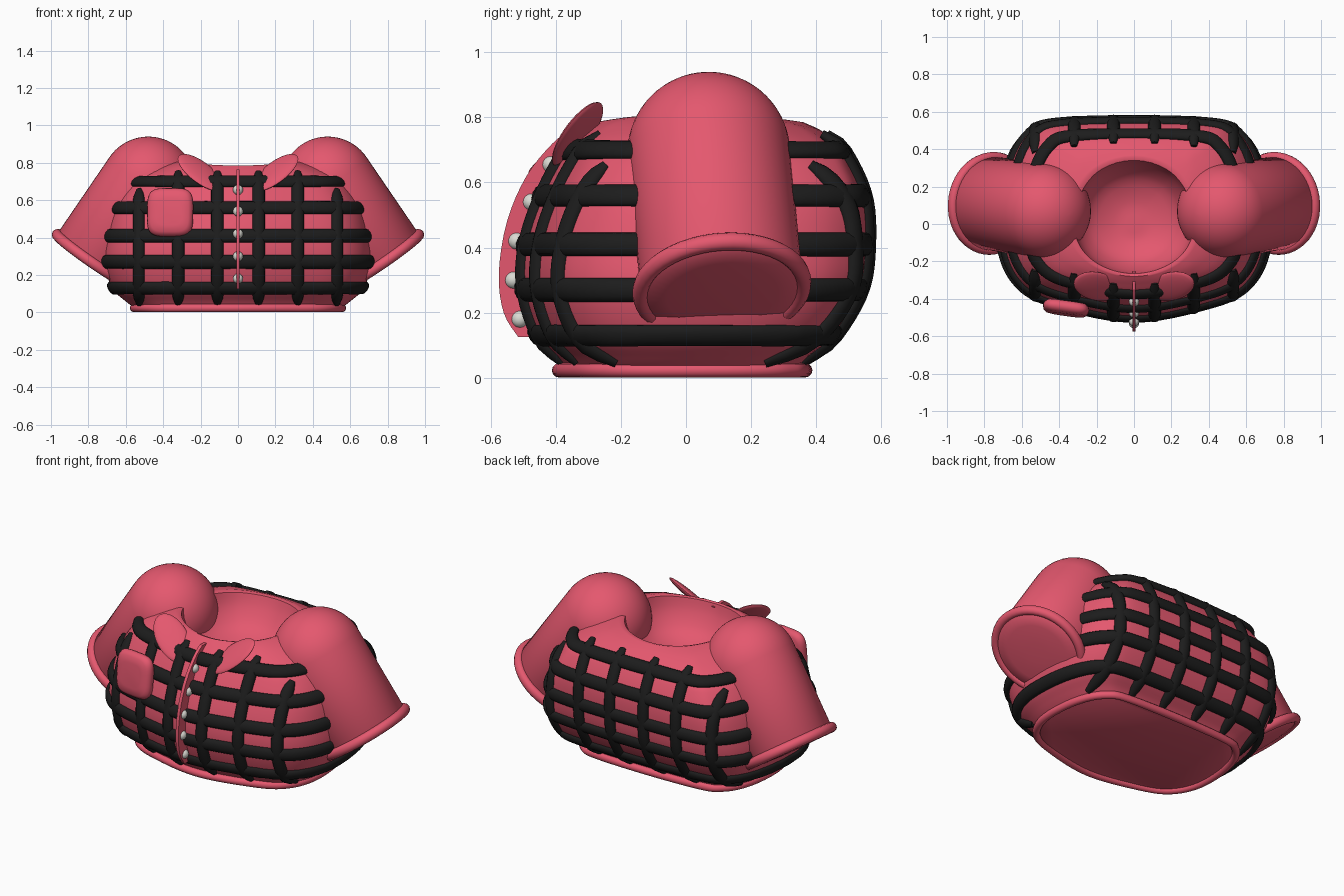
import bpy, bmesh, math
from mathutils import Vector, Matrix
from mathutils.bvhtree import BVHTree

if "Cube" in bpy.data.objects:
    bpy.data.objects.remove(bpy.data.objects["Cube"])


def material(name, rgb):
    m = bpy.data.materials.new(name)
    m.diffuse_color = (*rgb, 1)
    m.use_nodes = True
    m.node_tree.nodes["Principled BSDF"].inputs["Base Color"].default_value = m.diffuse_color
    return m


RED = material("rose red", (0.78, 0.097, 0.157))
BLACK = material("black", (0.012, 0.012, 0.012))
WHITE = material("button white", (0.70, 0.70, 0.65))


def finish(bm, name, mat, angle=50):
    bmesh.ops.recalc_face_normals(bm, faces=bm.faces)
    me = bpy.data.meshes.new(name)
    bm.to_mesh(me)
    bm.free()
    me.materials.append(mat)
    ob = bpy.data.objects.new(name, me)
    bpy.context.collection.objects.link(ob)
    bpy.context.view_layer.objects.active = ob
    ob.select_set(True)
    bpy.ops.object.shade_smooth_by_angle(angle=math.radians(angle))
    ob.select_set(False)
    return ob


def spline(pts, steps, closed=False):
    """Catmull-Rom through points of any dimension."""
    n, out = len(pts), []
    for i in range(n if closed else n - 1):
        ids = [i - 1, i, i + 1, i + 2]
        ids = [k % n if closed else min(max(k, 0), n - 1) for k in ids]
        a, b, c, d = (pts[k] for k in ids)
        for s in range(steps):
            t = s / steps
            out.append([0.5 * (2*q + (r - p)*t + (2*p - 5*q + 4*r - w)*t*t
                               + (3*q - p - 3*r + w)*t**3)
                        for p, q, r, w in zip(a, b, c, d)])
    if not closed:
        out.append(list(pts[-1]))
    return out


def loft(rings, caps=True, closed=False):
    bm = bmesh.new()
    rows = [[bm.verts.new(p) for p in r] for r in rings]
    n = len(rows[0])
    for a, b in zip(rows, rows[1:] + (rows[:1] if closed else [])):
        for i in range(n):
            j = (i + 1) % n
            bm.faces.new((a[i], a[j], b[j], b[i]))
    if caps and not closed:
        bm.faces.new(rows[0])
        bm.faces.new(rows[-1])
    return bm


def sweep(name, pts, normal_at, wide, thick, mat, closed=False):
    """Oval strap along a path; normal_at gives its outward direction."""
    pts = [Vector(p) for p in pts]
    n, rings = len(pts), []
    for i, p in enumerate(pts):
        nxt = pts[(i + 1) % n] if closed else pts[min(i + 1, n - 1)]
        prv = pts[i - 1] if closed else pts[max(i - 1, 0)]
        nor = normal_at(p)
        side = (nxt - prv).cross(nor).normalized()
        k = 1 if closed else (.5, .85, 1)[min(i, n - 1 - i, 2)]
        rings.append([p + side * wide * k * math.cos(a) + nor * thick * k * math.sin(a)
                      for a in (2 * math.pi * j / 12 for j in range(12))])
    return finish(loft(rings, closed=closed), name, mat)


# Plan outline of the torso (unit size) and its profile: z, half width, front, back
half = [(0, -1), (.5, -.88), (.84, -.68), (1, -.25), (.98, .42), (.83, .86), (.53, 1)]
plan = spline(half + [(-u, v) for u, v in reversed(half[1:])], 8, True)
profile = spline([(.02, .54, .37, .34), (.06, .595, .40, .37), (.13, .665, .46, .45),
                  (.27, .71, .505, .53), (.41, .695, .50, .55), (.56, .655, .45, .54),
                  (.70, .56, .375, .475), (.755, .46, .32, .42), (.785, .34, .28, .36)], 5)


def section(z):
    for a, b in zip(profile, profile[1:]):
        if z <= b[0]:
            t = (z - a[0]) / (b[0] - a[0])
            return [p + (q - p) * t for p, q in zip(a, b)][1:]
    return profile[-1][1:]


def ring(z, w, f, b, soft=0.0):
    out = []
    for u, v in plan:
        k = 1 - soft + soft / math.hypot(u, v)      # soft = 1 gives an ellipse
        out.append((u * k * w, v * k * (f if v < 0 else b), z))
    return out


# Torso shell with slightly raised shoulders and a sunken neck
rings = [ring(*p, .9 * max(0, min(1, (p[0] - .68) / .1))) for p in profile]
rings += [ring(*p, .9) for p in spline([(.78, .32, .265, .34), (.71, .30, .245, .31),
                                        (.62, .23, .19, .24), (.57, .11, .10, .12),
                                        (.565, .03, .03, .03)], 3)]
rings = [[(x, y, z + (.02 * min(1, (x / .3) ** 2) * min(1, (z - .70) / .08)
                      if z > .70 else 0)) for x, y, z in r] for r in rings]
bm = loft(rings)
bmesh.ops.recalc_face_normals(bm, faces=bm.faces)
tree = BVHTree.FromBMesh(bm)
finish(bm, "torso", RED)


def skin(p):
    nor = tree.find_nearest(p)[1]
    return nor if nor.dot(Vector((p.x, p.y, p.z - .4))) > 0 else -nor


def flat(p):
    return Vector((p.x, p.y, 0)).normalized()


sweep("hem", ring(.023, .55, .39, .36), flat, .022, .022, RED, True)

# Horizontal plaid bands
for i, z in enumerate((.13, .27, .41, .56, .70)):
    sweep(f"plaid_band_{i}", ring(z, *section(z)), skin, .037, .023, BLACK, True)

# Vertical plaid bands, front and back
for side, word in ((-1, "front"), (1, "back")):
    for x in (-.53, -.32, -.11, .11, .32, .53):
        top = .655 if abs(x) > .5 else .75
        pts = []
        for k in range(25):
            z = .045 + (top - .045) * k / 24
            w, f, b = section(z)
            best = None
            for (u0, v0), (u1, v1) in zip(plan, plan[1:] + plan[:1]):
                if (v0 + v1) * side > 0 and (u0 * w - x) * (u1 * w - x) <= 0 and u0 != u1:
                    t = (x / w - u0) / (u1 - u0)
                    y = (v0 + (v1 - v0) * t) * (f if side < 0 else b)
                    if best is None or abs(y) > abs(best):
                        best = y
            if best is not None:
                pts.append((x, best, z))
        sweep(f"plaid_{word}_upright_{x:+.2f}", pts, skin, .034, .025, BLACK)

# Sleeves: domed cylinders with rolled cuffs
for s, word in ((1, "right"), (-1, "left")):
    start = Vector((s * .48, .07, .69))
    end = Vector((s * .762, .11, .277))
    axis = (end - start).normalized()
    ax = axis.cross(Vector((0, 1, 0))).normalized()
    ay = axis.cross(ax)

    def circle(c, r, n=48):
        return [c + r * (math.cos(2 * math.pi * i / n) * ax
                         + math.sin(2 * math.pi * i / n) * ay) for i in range(n)]

    dome = [circle(start - axis * .25 * math.cos(a), .25 * math.sin(a))
            for a in (math.pi / 2 * (k + .3) / 14 for k in range(14))]
    tip = [circle(end + axis * h, r) for h, r in ((.018, .235), (.028, .17), (.032, .06))]
    finish(loft(dome + [circle(start, .25), circle(end, .25)] + tip), f"sleeve_{word}", RED)
    sweep(f"cuff_{word}", circle(end, .25), lambda p: (p - end).normalized(),
          .028, .026, RED, True)

    # Collar flap: a thin leaning ellipse
    d1, d2 = Vector((s * .12, .03, .085)), Vector((s * -.025, .072, .05))
    d3 = d1.cross(d2).normalized() * .02
    bm = bmesh.new()
    bmesh.ops.create_uvsphere(bm, u_segments=32, v_segments=12, radius=1)
    m = Matrix((d1, d2, d3)).transposed().to_4x4()
    m.translation = (s * .20, -.333, .748)
    bmesh.ops.transform(bm, matrix=m, verts=bm.verts)
    finish(bm, f"collar_flap_{word}", RED)

# Chest pocket: a puffy rounded square
outline = [(math.copysign(abs(math.cos(a)) ** .5, math.cos(a)),
            math.copysign(abs(math.sin(a)) ** .5, math.sin(a)))
           for a in (2 * math.pi * (i + .5) / 40 for i in range(40))]
layers = [(.55, -.036), (.82, -.031), (.95, -.018), (1, 0), (.95, .018), (.82, .031)]
bm = loft([[(u * .125 * k, y, v * .13 * k) for u, v in outline] for k, y in layers])
m = (Matrix.Translation((-.363, -.45, .535)) @ Matrix.Rotation(math.radians(-8), 4, 'Z')
     @ Matrix.Rotation(math.radians(-5), 4, 'X'))
bmesh.ops.transform(bm, matrix=m, verts=bm.verts)
finish(bm, "chest_pocket", RED)

# Button placket: a thin curved fin down the front
edge = spline([(-.515, .125), (-.56, .20), (-.575, .32), (-.55, .48),
               (-.49, .62), (-.41, .72), (-.35, .765)], 4)
fin = [[(-.009, y, z), (.009, y, z), (.009, y + .1, z), (-.009, y + .1, z)] for y, z in edge]
finish(loft(fin), "placket", RED, 30)

# Buttons
for i, (y, z) in enumerate(((-.51, .18), (-.53, .30), (-.52, .42), (-.475, .54), (-.415, .655))):
    bm = bmesh.new()
    bmesh.ops.create_uvsphere(bm, u_segments=20, v_segments=12, radius=.027,
                              matrix=Matrix.Translation((0, y, z)))
    finish(bm, f"button_{i}", WHITE)
